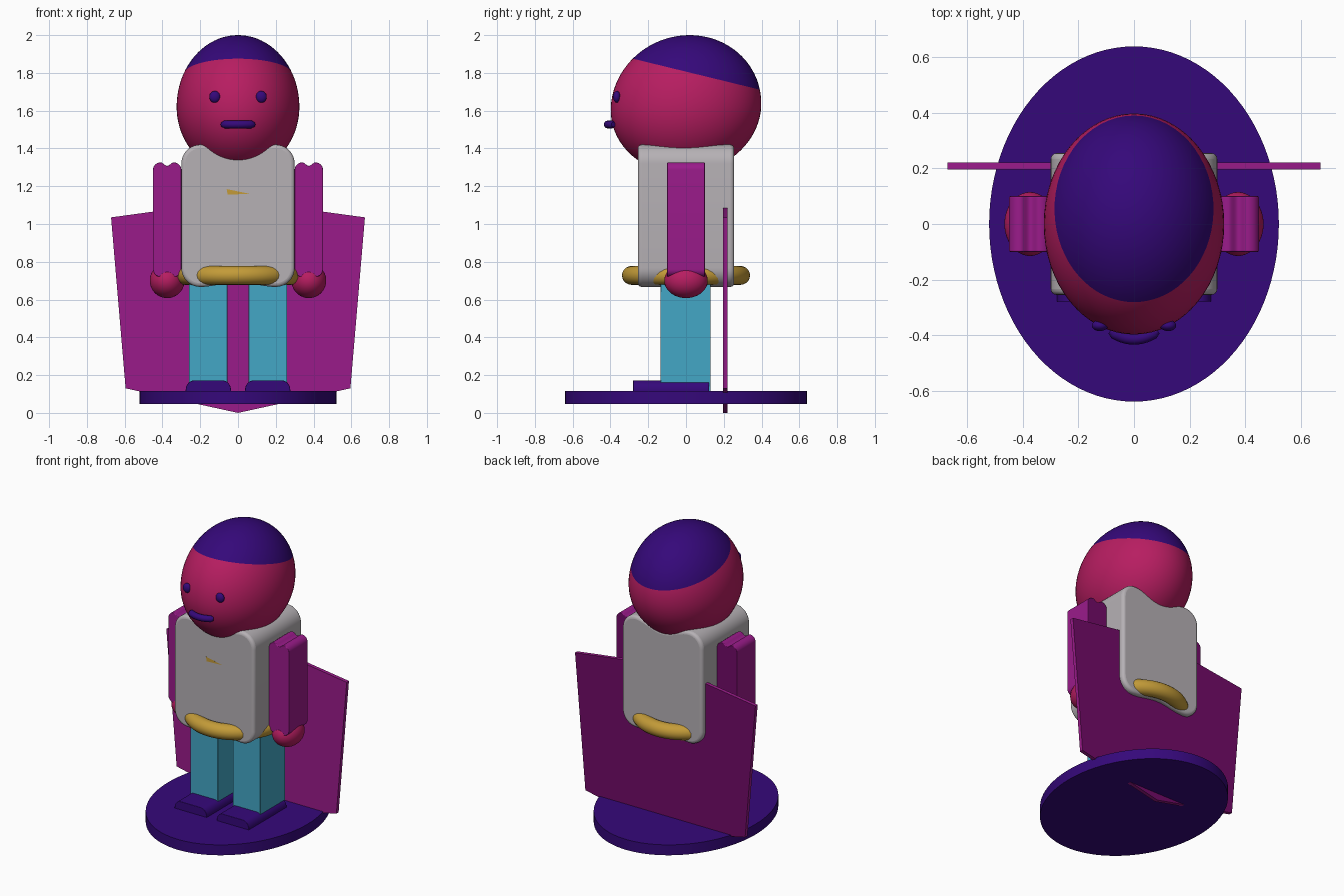
import bpy, bmesh, math
from mathutils import Vector

if "Cube" in bpy.data.objects:
    bpy.data.objects.remove(bpy.data.objects["Cube"])


def material(name, rgb):
    m = bpy.data.materials.new(name)
    lin = [((c / 255 + 0.055) / 1.055) ** 2.4 if c > 10 else c / 255 / 12.92 for c in rgb]
    m.diffuse_color = (*lin, 1)
    m.use_nodes = True
    m.node_tree.nodes["Principled BSDF"].inputs["Base Color"].default_value = m.diffuse_color
    return m


PURPLE = material("deep_purple", (53, 8, 122))
SKIN = material("crimson", (183, 29, 97))
GREY = material("light_grey", (182, 177, 181))
GOLD = material("gold", (195, 155, 56))
TEAL = material("teal", (67, 167, 198))
MAGENTA = material("magenta", (154, 27, 138))
DARK_MAGENTA = material("dark_magenta", (114, 10, 104))


def finish(name, bm, mats, bevel=0.0):
    bmesh.ops.recalc_face_normals(bm, faces=bm.faces)
    bm.normal_update()
    if mats[-1] == DARK_MAGENTA:  # darker cloth on the rear side
        for f in bm.faces:
            f.material_index = int(f.normal.y > 0.5)
    me = bpy.data.meshes.new(name)
    bm.to_mesh(me)
    bm.free()
    ob = bpy.data.objects.new(name, me)
    bpy.context.collection.objects.link(ob)
    for m in mats:
        me.materials.append(m)
    if bevel:
        mod = ob.modifiers.new("bevel", 'BEVEL')
        mod.width, mod.segments = bevel, 4
        mod.limit_method, mod.angle_limit = 'ANGLE', math.radians(60)
    bpy.context.view_layer.objects.active = ob
    ob.select_set(True)
    bpy.ops.object.shade_smooth_by_angle(angle=math.radians(35))
    ob.select_set(False)
    return ob


def prism(name, profile, y0, y1, mats, bevel=0.0):
    """Extrude an x-z outline along y."""
    bm = bmesh.new()
    face = bm.faces.new([bm.verts.new((x, y0, z)) for x, z in profile])
    new = bmesh.ops.extrude_face_region(bm, geom=[face])["geom"]
    bmesh.ops.translate(bm, vec=(0, y1 - y0, 0),
                        verts=[v for v in new if isinstance(v, bmesh.types.BMVert)])
    return finish(name, bm, mats, bevel)


def ball_mesh(c, r):
    bm = bmesh.new()
    bmesh.ops.create_uvsphere(bm, u_segments=64, v_segments=40, radius=1)
    for v in bm.verts:
        v.co = Vector([c[i] + r[i] * v.co[i] for i in range(3)])
    return bm


def box_outline(x0, x1, z0, z1):
    return [(x0, z0), (x1, z0), (x1, z1), (x0, z1)]


def lobed(cx, hw, z0, z1, r, dip_top, dip_low):
    """Rounded rectangle whose top and bottom sag in the middle."""
    xp = hw - r

    def half(z, s, dip):
        pts = [(hw - r + r * math.cos(a), z + s * (r * math.sin(a) - r))
               for a in [i * math.pi / 20 for i in range(11)]]
        pts += [(x, z - s * dip * (1 + math.cos(math.pi * x / xp)) / 2)
                for x in [xp * (1 - i / 10) for i in range(1, 11)]]
        return pts + [(-x, y) for x, y in reversed(pts[:-1])]

    pts = half(z1, 1, dip_top) + list(reversed(half(z0, -1, dip_low)))
    return [(cx + x, z) for x, z in pts]


# Oval stand
bm = bmesh.new()
bmesh.ops.create_cone(bm, cap_ends=True, segments=96, radius1=1, radius2=1, depth=0.07)
for v in bm.verts:
    v.co = Vector((v.co.x * 0.522, v.co.y * 0.64, v.co.z + 0.082))
finish("oval_stand", bm, [PURPLE])

# Cape, a flat plate behind the body
prism("cape", [(0, 0), (0.595, 0.13), (0.672, 1.035), (0, 1.127),
               (-0.672, 1.035), (-0.595, 0.13)], 0.197, 0.221, [MAGENTA, DARK_MAGENTA])

# Torso
prism("torso", lobed(0, 0.3, 0.667, 1.42, 0.1, 0.05, 0.025), -0.255, 0.255, [GREY], 0.02)

# Belt ring, an oval torus
bm = bmesh.new()
rings = []
for i in range(96):
    a = math.tau * i / 96
    rings.append([bm.verts.new(((0.28 + 0.05 * math.cos(b)) * math.cos(a),
                                (0.289 + 0.05 * math.cos(b)) * math.sin(a),
                                0.728 + 0.05 * math.sin(b)))
                  for b in [math.tau * j / 20 for j in range(20)]])
for i in range(96):
    p, q = rings[i], rings[(i + 1) % 96]
    for j in range(20):
        k = (j + 1) % 20
        bm.faces.new((p[j], q[j], q[k], p[k]))
finish("belt", bm, [GOLD])

# Small chest badge, almost flush with the torso
prism("chest_badge", [(-0.06, 1.185), (-0.055, 1.155), (0.06, 1.16)],
      -0.2553, -0.25, [GOLD])

# Head, leaning slightly, with the hair as the region above a sloping line
bm = ball_mesh((0, 0, 0), (0.325, 0.398, 0.38))
for v in bm.verts:
    v.co.y += 0.05 * v.co.z
    v.co.z = 1.62 + v.co.z * (1 if v.co.z > 0 else 0.93)
hair_co, hair_no = Vector((0, -0.272, 1.873)), Vector((0, 0.244, 1))
bmesh.ops.bisect_plane(bm, geom=bm.verts[:] + bm.edges[:] + bm.faces[:],
                       plane_co=hair_co, plane_no=hair_no)
for f in bm.faces:
    f.material_index = int((f.calc_center_median() - hair_co).dot(hair_no) > 0)
finish("head", bm, [SKIN, PURPLE])

# Mouth, a short curved tube
curve = bpy.data.curves.new("mouth", 'CURVE')
curve.dimensions, curve.bevel_depth, curve.bevel_resolution = '3D', 0.021, 4
curve.use_fill_caps = True
spline = curve.splines.new('POLY')
spline.points.add(12)
for i, p in enumerate(spline.points):
    t = i / 6 - 1
    p.co = (0.085 * t, -0.414 + 0.03 * t * t, 1.527, 1)
    p.radius = 0.6 if i in (0, 12) else 1.0
mouth = bpy.data.objects.new("mouth", curve)
mouth.data.materials.append(PURPLE)
bpy.context.collection.objects.link(mouth)

# Paired parts
for side, s in (("left", -1), ("right", 1)):
    finish(side + "_eye", ball_mesh((0.123 * s, -0.366, 1.673), (0.029, 0.02, 0.031)), [PURPLE])
    prism(side + "_sleeve", lobed(0.375 * s, 0.075, 0.72, 1.326, 0.04, 0.018, 0.025),
          -0.1, 0.1, [MAGENTA, DARK_MAGENTA], 0.004)
    finish(side + "_hand", ball_mesh((0.375 * s, 0, 0.7), (0.092, 0.115, 0.092)), [SKIN])
    x0, x1 = sorted((0.056 * s, 0.26 * s))
    prism(side + "_leg", box_outline(x0, x1, 0.1, 0.71), -0.135, 0.13, [TEAL], 0.003)
    # Shoe with rounded upper edges
    arc = [(0.075 + 0.045 * math.cos(a), 0.12 + 0.052 * math.sin(a))
           for a in [i * math.pi / 16 for i in range(9)]]
    shoe = [(0.12, 0.1)] + arc + [(-x, z) for x, z in reversed(arc)] + [(-0.12, 0.1)]
    prism(side + "_shoe", [(0.157 * s + x, z) for x, z in shoe], -0.28, 0.122, [PURPLE], 0.003)
